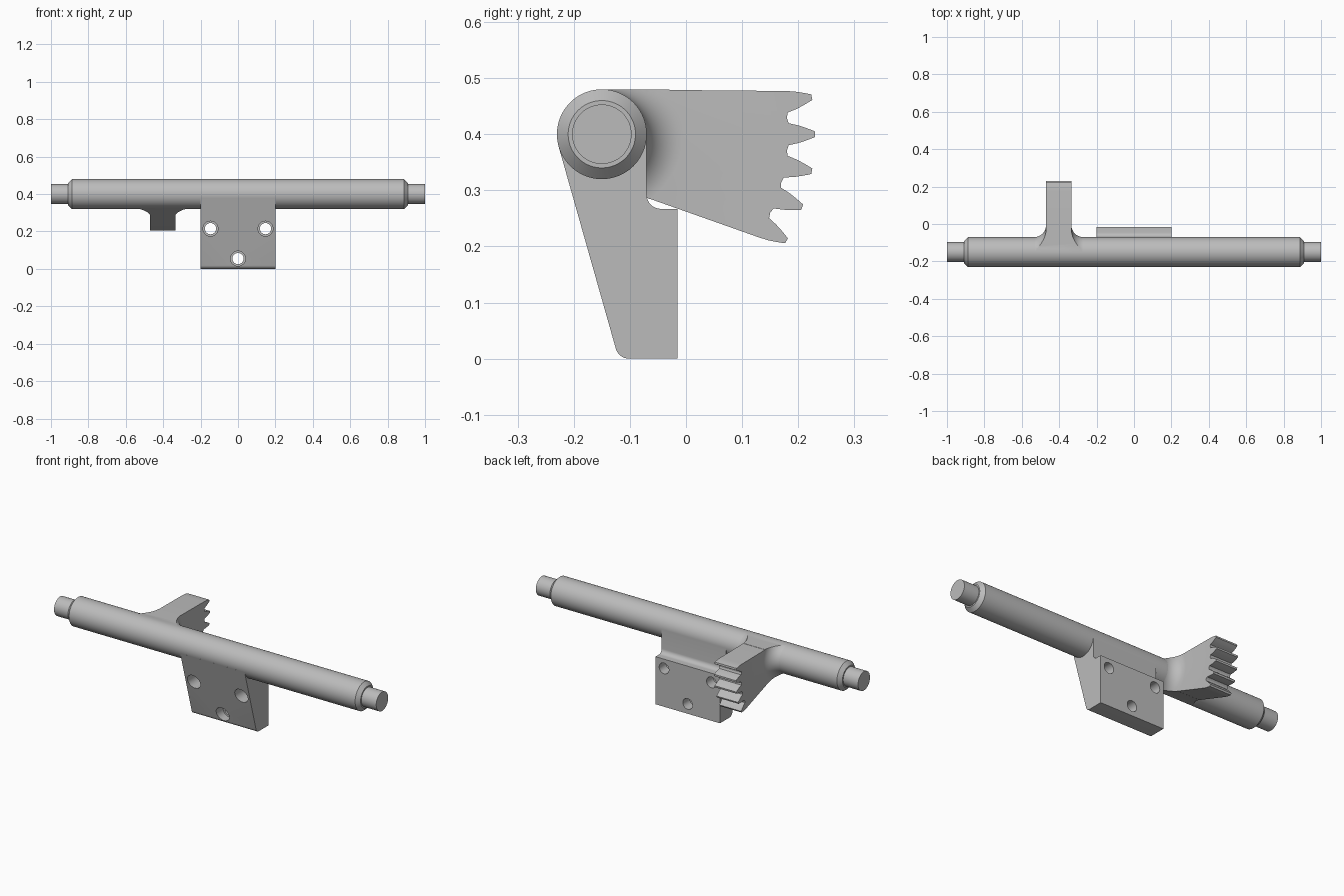
import bpy, bmesh, math

cube = bpy.data.objects.get("Cube")
if cube:
    bpy.data.objects.remove(cube)

AY, AZ, R = -0.15, 0.40, 0.08          # shaft axis and radius
WEB = (-0.47, -0.335)                  # gear sector thickness in x
FILLET = 0.065

grey = bpy.data.materials.new("satin grey")
grey.diffuse_color = (0.5, 0.5, 0.5, 1)
grey.use_nodes = True
grey.node_tree.nodes["Principled BSDF"].inputs["Base Color"].default_value = (0.5, 0.5, 0.5, 1)


def finish(name, bm):
    bmesh.ops.recalc_face_normals(bm, faces=bm.faces)
    me = bpy.data.meshes.new(name)
    bm.to_mesh(me)
    bm.free()
    ob = bpy.data.objects.new(name, me)
    bpy.context.collection.objects.link(ob)
    me.materials.append(grey)
    return ob


def prism(name, pts, x0, x1):
    """Extrude a (y, z) outline along x."""
    bm = bmesh.new()
    face = bm.faces.new([bm.verts.new((x0, y, z)) for y, z in pts])
    new = bmesh.ops.extrude_face_region(bm, geom=[face])["geom"]
    bmesh.ops.translate(bm, vec=(x1 - x0, 0, 0),
                        verts=[v for v in new if isinstance(v, bmesh.types.BMVert)])
    return finish(name, bm)


def turned(name, profile, seg=96):
    """Revolve an (x, radius) profile around the shaft axis."""
    bm = bmesh.new()
    rings = []
    for x, r in profile:
        rings.append([bm.verts.new((x, AY + r * math.cos(2 * math.pi * i / seg),
                                    AZ + r * math.sin(2 * math.pi * i / seg))) for i in range(seg)])
    for a, b in zip(rings, rings[1:]):
        for i in range(seg):
            j = (i + 1) % seg
            bm.faces.new((a[i], a[j], b[j], b[i]))
    bm.faces.new(rings[0])
    bm.faces.new(rings[-1])
    return finish(name, bm)


def drill(name, x, z, r, y0, y1):
    """Cylinder cutter along y."""
    bpy.ops.mesh.primitive_cylinder_add(vertices=40, radius=r, depth=y1 - y0,
                                        location=(x, (y0 + y1) / 2, z),
                                        rotation=(math.pi / 2, 0, 0))
    ob = bpy.context.object
    ob.name = name
    ob.data.materials.append(grey)
    return ob


def combine(target, tool, op):
    """Apply a boolean and remove the tool."""
    bpy.ops.object.select_all(action='DESELECT')
    bpy.context.view_layer.objects.active = target
    target.select_set(True)
    mod = target.modifiers.new("cut", 'BOOLEAN')
    mod.operation, mod.object, mod.solver = op, tool, 'EXACT'
    bpy.ops.object.modifier_apply(modifier=mod.name)
    bpy.data.objects.remove(tool)


def smooth(ob):
    bpy.ops.object.select_all(action='DESELECT')
    bpy.context.view_layer.objects.active = ob
    ob.select_set(True)
    bpy.ops.object.shade_smooth_by_angle(angle=math.radians(25))


def arc(cy, cz, r, a0, a1, n=8):
    return [(cy + r * math.cos(math.radians(a0 + (a1 - a0) * i / n)),
             cz + r * math.sin(math.radians(a0 + (a1 - a0) * i / n))) for i in range(n + 1)]


# Shaft with chamfered shoulders and thinner end journals
half = [(1.0, 0.053), (0.908, 0.053), (0.908, 0.06), (0.888, R)]
shaft = turned("shaft", [(-x, r) for x, r in half] + half[::-1])
smooth(shaft)

# Mounting bracket under the shaft, tapered at the front
outline = [(-0.227, 0.378)]
outline += arc(-0.1015, 0.0245, 0.0245, 195, 270)
outline += [(-0.015, 0.0), (-0.015, 0.267)]
outline += arc(-0.045, 0.292, 0.025, 270, 180)
outline += [(-0.07, 0.40), (-0.15, 0.42)]
bracket = prism("mounting_bracket", outline, -0.2, 0.2)

# Three through holes, counterbored from the front
for hx, hz in ((-0.147, 0.215), (0.147, 0.215), (0.0, 0.055)):
    combine(bracket, drill("hole", hx, hz, 0.03, -0.4, 0.2), 'DIFFERENCE')
    combine(bracket, drill("counterbore", hx, hz, 0.04, -0.4, -0.075), 'DIFFERENCE')
smooth(bracket)

# Gear sector: wedge tangent to the shaft, five teeth every ten degrees
low = math.radians(-109.8)
low_pt = (AY + R * math.cos(low), AZ + R * math.sin(low))
flank = [(0.333, 0.0195), (0.350, 0.0158), (0.363, 0.0115), (0.373, 0.0078), (0.380, 0.005)]
tooth = [(r, -h) for r, h in flank] + [(r, h) for r, h in flank[::-1]]
sector = [low_pt]
for k in range(-3, 2):
    a = math.radians(10 * k)
    for u, v in tooth:
        sector.append((AY + u * math.cos(a) - v * math.sin(a),
                       min(0.48, AZ + u * math.sin(a) + v * math.cos(a))))
    if k < 1:
        b = a + math.radians(5)
        sector.append((AY + 0.331 * math.cos(b), AZ + 0.331 * math.sin(b)))
sector += [(0.18, 0.48), (AY, 0.48)] if sector[-1][1] < 0.475 else [(AY, 0.48)]
gear = prism("gear_sector", sector, *WEB)

# Flared fillet blending the sector into the shaft
curve = []
for i in range(11):
    t = math.pi / 2 * i / 10
    curve.append((FILLET * (1 - math.sin(t)), R - 0.0005 + FILLET * (1 - math.cos(t))))
left = [(WEB[0] - d, r) for d, r in curve]
right = [(WEB[1] + d, r) for d, r in curve[::-1]]
flare = turned("fillet_flare", left + right)
wedge = prism("wedge", [low_pt, (0.13, 0.2153), (0.13, 0.48), (AY, 0.48)], -0.6, -0.2)
combine(flare, wedge, 'INTERSECT')
combine(gear, flare, 'UNION')
smooth(gear)
